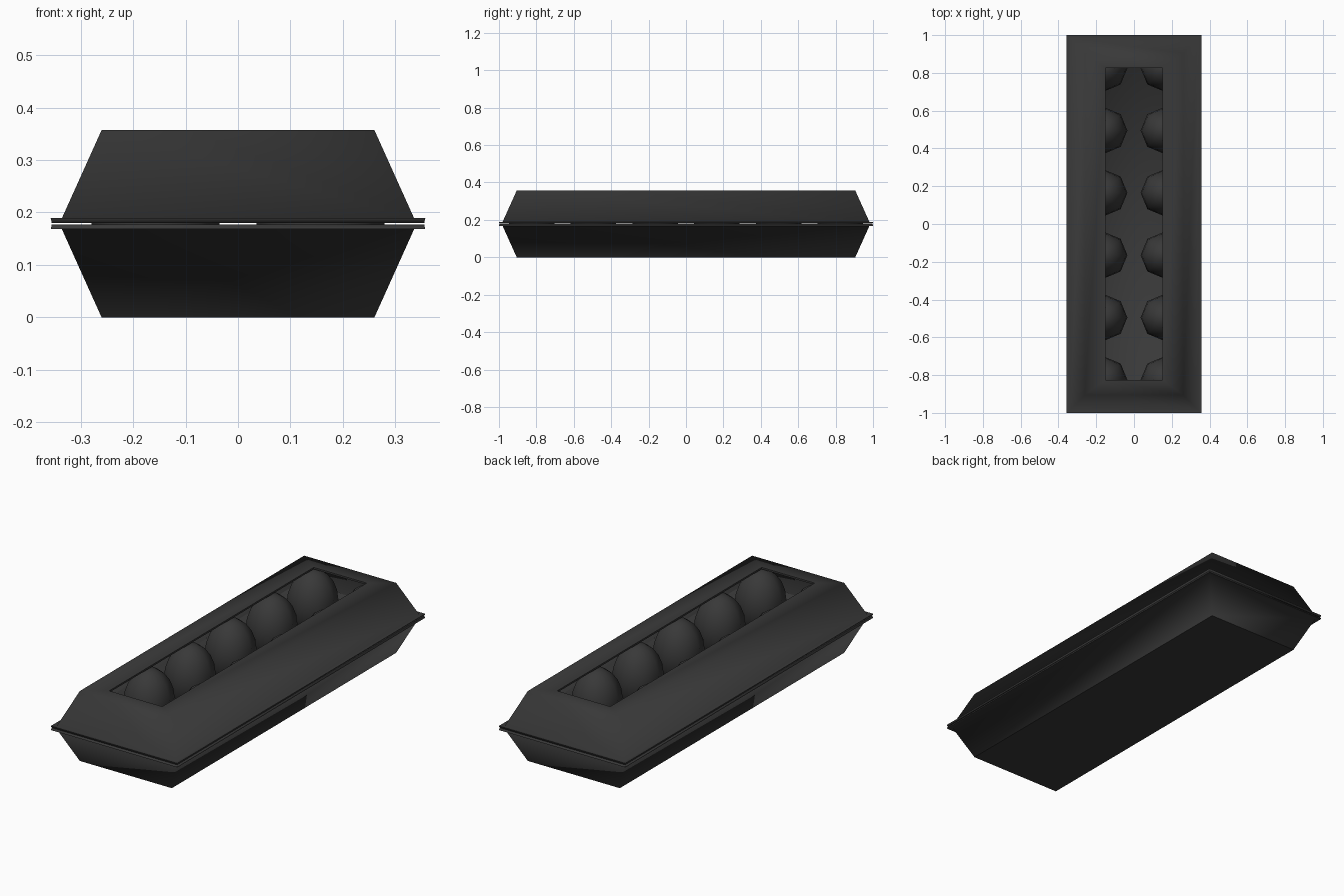
import bpy
import bmesh
import math
from mathutils import Matrix

HEIGHT = 0.357
MID = HEIGHT / 2

old = bpy.data.objects.get("Cube")
if old:
    bpy.data.objects.remove(old, do_unlink=True)

charcoal = bpy.data.materials.new("charcoal")
colour = (0.04, 0.04, 0.04, 1)
charcoal.diffuse_color = colour
charcoal.use_nodes = True
bsdf = charcoal.node_tree.nodes["Principled BSDF"]
bsdf.inputs["Base Color"].default_value = colour
bsdf.inputs["Roughness"].default_value = 0.8


def finish(bm, name, limit, crisp_base=False):
    """Smooth the faces, keep hard edges and add the object."""
    bmesh.ops.recalc_face_normals(bm, faces=bm.faces)
    for face in bm.faces:
        face.smooth = True
    for edge in bm.edges:
        on_base = all(v.co.z < 0.001 for v in edge.verts)
        soft = edge.calc_face_angle(0) < math.radians(limit)
        edge.smooth = soft and not (crisp_base and on_base)
    mesh = bpy.data.meshes.new(name)
    bm.to_mesh(mesh)
    bm.free()
    mesh.materials.append(charcoal)
    obj = bpy.data.objects.new(name, mesh)
    bpy.context.collection.objects.link(obj)
    return obj


def rectangular_shell(name, profile, window):
    """Skin rectangles given as (half width, half depth, height)."""
    bm = bmesh.new()
    rings = [[bm.verts.new((sx * w, sy * d, z))
              for sx, sy in ((1, 1), (-1, 1), (-1, -1), (1, -1))]
             for w, d, z in profile]
    pairs = list(zip(rings, rings[1:]))
    if window:
        pairs.append((rings[-1], rings[0]))
    else:
        bm.faces.new(rings[0])
        bm.faces.new(rings[-1])
    for a, b in pairs:
        for i in range(4):
            j = (i + 1) % 4
            bm.faces.new((a[i], a[j], b[j], b[i]))
    return finish(bm, name, 85, crisp_base=not window)


# Half shell: outer base, wall, flared rim, inner wall, inner floor
half = [
    (0.26, 0.905, 0),
    (0.337, 0.982, 0.171),
    (0.357, 1.0, 0.168),
    (0.355, 0.998, 0.177),
    (0.328, 0.973, 0.177),
    (0.252, 0.897, 0.009),
]
rectangular_shell("tray", half, False)

# The lid mirrors the tray and has a long window
lid = [(w, d, HEIGHT - z) for w, d, z in half]
opening = [(0.15, 0.825, HEIGHT - 0.009), (0.15, 0.825, HEIGHT)]
rectangular_shell("lid", lid + opening, True)

# Two rows of six eight-sided eggs
for side, row in ((1, "left"), (-1, "right")):
    for i in range(6):
        bm = bmesh.new()
        bmesh.ops.create_uvsphere(bm, u_segments=8, v_segments=10, radius=1)
        place = Matrix.Translation((side * 0.157, (i - 2.5) * 0.33, MID))
        bmesh.ops.transform(bm, verts=bm.verts,
                            matrix=place @ Matrix.Diagonal((0.122, 0.122, 0.167, 1)))
        finish(bm, f"{row}_egg_{i + 1}", 80)
